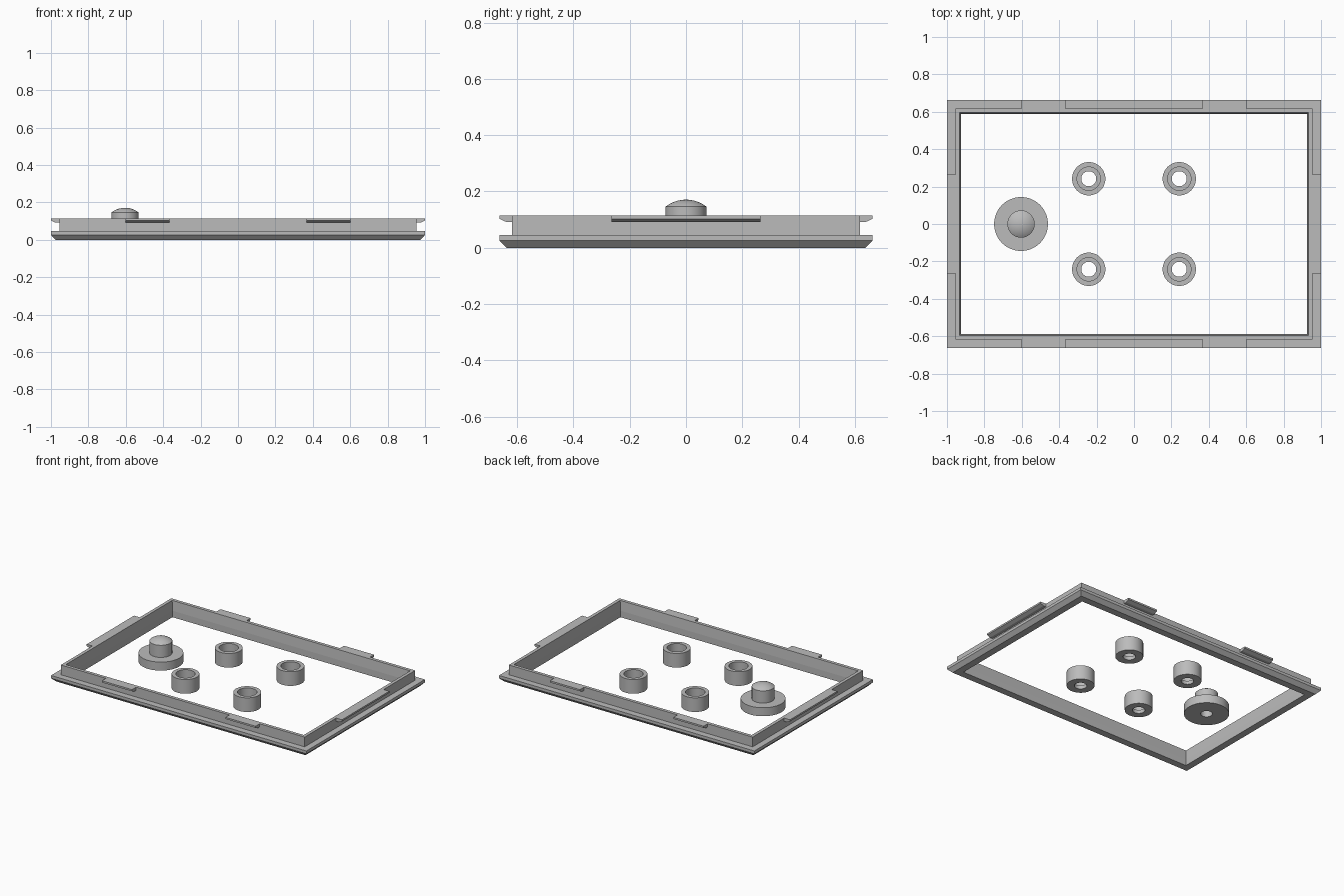
import bpy, bmesh, math
from mathutils import Matrix, Vector

cube = bpy.data.objects.get("Cube")
if cube:
    bpy.data.objects.remove(cube, do_unlink=True)

GREY = (0.5, 0.5, 0.5, 1.0)
mat = bpy.data.materials.new("plain grey")
mat.use_nodes = True
mat.diffuse_color = GREY
mat.node_tree.nodes["Principled BSDF"].inputs["Base Color"].default_value = GREY

HALF_X, HALF_Y = 1.0, 0.663
WALL_INSET = 0.045
TOP = 0.115


def finish(name, bm, smooth=False):
    """Turn a bmesh into a named, coloured object."""
    bmesh.ops.recalc_face_normals(bm, faces=bm.faces[:])
    mesh = bpy.data.meshes.new(name)
    bm.to_mesh(mesh)
    bm.free()
    mesh.materials.append(mat)
    obj = bpy.data.objects.new(name, mesh)
    bpy.context.collection.objects.link(obj)
    if smooth:
        bpy.ops.object.select_all(action="DESELECT")
        obj.select_set(True)
        bpy.context.view_layer.objects.active = obj
        bpy.ops.object.shade_smooth_by_angle(angle=math.radians(30))
    return obj


def rect_frame(name, profile):
    """Sweep a closed (inset, height) profile around a rectangle."""
    bm = bmesh.new()
    rings = []
    for inset, z in profile:
        x, y = HALF_X - inset, HALF_Y - inset
        rings.append([bm.verts.new((sx * x, sy * y, z))
                      for sx, sy in ((1, 1), (-1, 1), (-1, -1), (1, -1))])
    for a, b in zip(rings, rings[1:] + rings[:1]):
        for i in range(4):
            j = (i + 1) % 4
            bm.faces.new((a[i], a[j], b[j], b[i]))
    return finish(name, bm)


def lathe(name, profile, center, segments=48):
    """Spin a (radius, height) profile about a vertical axis."""
    bm = bmesh.new()
    verts = [bm.verts.new((r, 0, z)) for r, z in profile]
    edges = [bm.edges.new(pair) for pair in zip(verts, verts[1:])]
    bmesh.ops.spin(bm, geom=verts + edges, cent=(0, 0, 0), axis=(0, 0, 1),
                   angle=math.tau, steps=segments, use_duplicate=False)
    bmesh.ops.remove_doubles(bm, verts=bm.verts[:], dist=0.0002)
    obj = finish(name, bm, smooth=True)
    obj.location = (center[0], center[1], 0)
    return obj


def clip(name, reach, offset, width, turn):
    """Wedge-bottomed snap clip pointing outwards, turned to its side."""
    profile = [(reach - WALL_INSET, TOP), (reach - WALL_INSET, 0.092),
               (reach - 0.024, 0.092), (reach, 0.103), (reach, TOP)]
    bm = bmesh.new()
    face = bm.faces.new([bm.verts.new((r, offset - width / 2, z)) for r, z in profile])
    side = bmesh.ops.extrude_face_region(bm, geom=[face])["geom"]
    bmesh.ops.translate(bm, vec=Vector((0, width, 0)),
                        verts=[v for v in side if isinstance(v, bmesh.types.BMVert)])
    bm.transform(Matrix.Rotation(turn, 4, "Z"))
    return finish(name, bm)


# Frame: chamfered flange with a thin, slightly tapered upright wall
rect_frame("frame", [(0.025, 0), (0, 0.026), (0, 0.046), (WALL_INSET, 0.046),
                     (WALL_INSET, TOP), (0.068, TOP), (0.074, 0.046), (0.074, 0)])

# Snap clips: one on each short side, two on each long side
for label, turn in (("left", 0), ("right", math.pi)):
    clip(f"{label}_clip", HALF_X, 0, 0.53, turn)
for label, turn in (("back", math.pi / 2), ("front", -math.pi / 2)):
    for n, offset in enumerate((-0.484, 0.484), 1):
        clip(f"{label}_clip_{n}", HALF_Y, offset, 0.236, turn)

# Four counterbored bushes
BUSH = [(0.04, 0), (0.089, 0), (0.089, 0.1), (0.0625, 0.1),
        (0.0625, 0.025), (0.04, 0.025), (0.04, 0)]
for x in (-0.242, 0.242):
    for y in (-0.242, 0.242):
        lathe(f"{'back' if y > 0 else 'front'}_{'left' if x > 0 else 'right'}_bush",
              BUSH, (x, y))

# Domed button on a round base, with a blind hole underneath
BUTTON_R, SHOULDER, RISE = 0.073, 0.146, 0.025
sphere_r = (BUTTON_R ** 2 + RISE ** 2) / (2 * RISE)
sweep = math.asin(BUTTON_R / sphere_r)
dome = [(sphere_r * math.sin(sweep * t / 8),
         SHOULDER + RISE - sphere_r * (1 - math.cos(sweep * t / 8)))
        for t in range(8, -1, -1)]
lathe("button", [(0, 0.1), (0.038, 0.1), (0.038, 0), (0.144, 0), (0.144, 0.06),
                 (BUTTON_R, 0.06)] + dome, (-0.604, 0))
